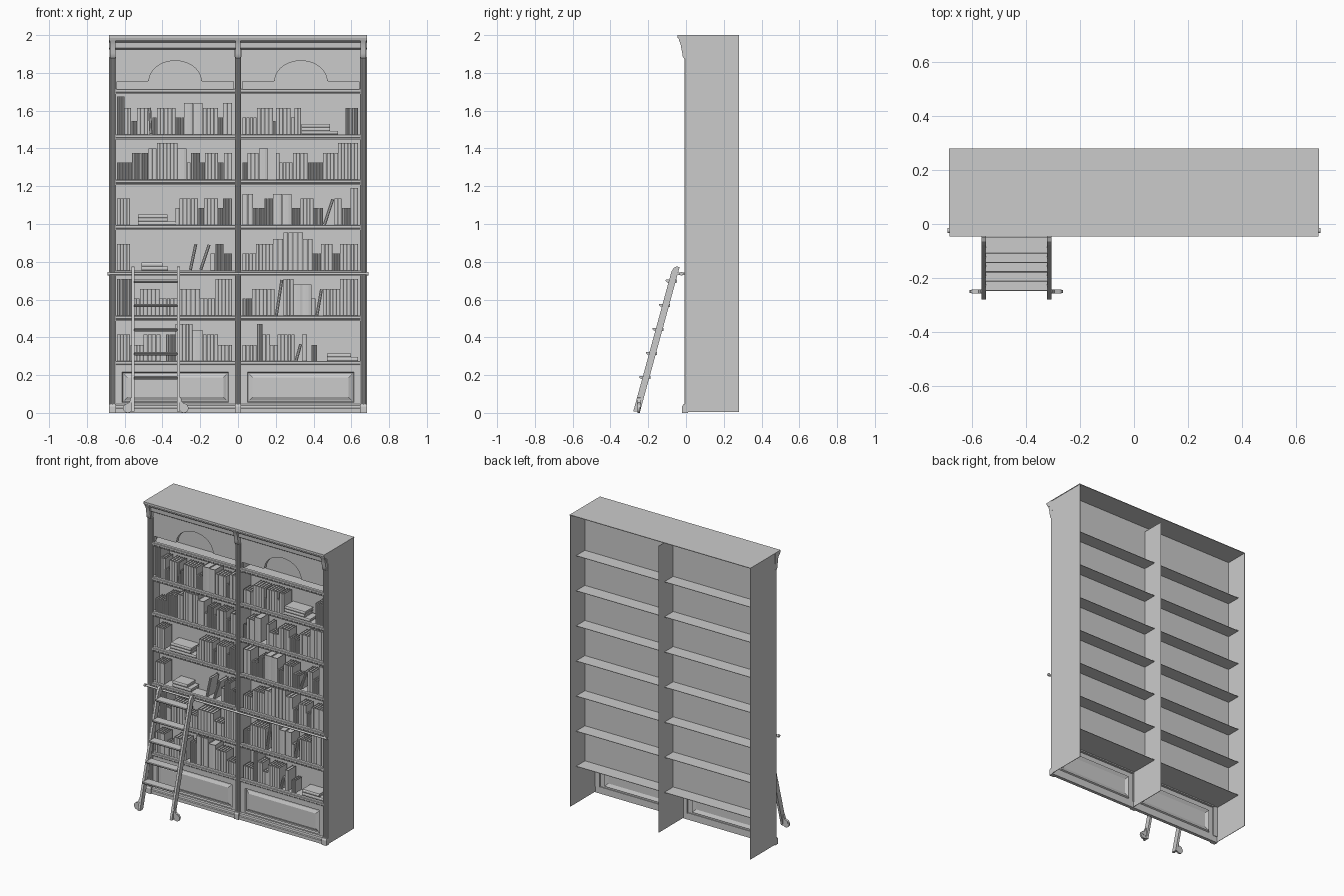
import bpy, bmesh, math, random
from mathutils import Matrix, Vector

if "Cube" in bpy.data.objects:
    bpy.data.objects.remove(bpy.data.objects["Cube"])

random.seed(3)


def finish(name, bm, smooth=False):
    bmesh.ops.recalc_face_normals(bm, faces=bm.faces)
    me = bpy.data.meshes.new(name)
    bm.to_mesh(me)
    bm.free()
    ob = bpy.data.objects.new(name, me)
    bpy.context.collection.objects.link(ob)
    if smooth:
        bpy.ops.object.select_all(action='DESELECT')
        bpy.context.view_layer.objects.active = ob
        ob.select_set(True)
        bpy.ops.object.shade_smooth_by_angle(angle=math.radians(35))
    return ob


def add_box(bm, x0, x1, y0, y1, z0, z1, m=Matrix()):
    loc = Matrix.Translation(((x0 + x1) / 2, (y0 + y1) / 2, (z0 + z1) / 2))
    bmesh.ops.create_cube(bm, size=1, matrix=m @ loc @ Matrix.Diagonal((x1 - x0, y1 - y0, z1 - z0, 1)))


def box(name, *dims):
    bm = bmesh.new()
    add_box(bm, *dims)
    return finish(name, bm)


def prism(name, pts, axis, lo, hi, smooth=False):
    """Extrude a 2D profile along x (y,z), y (x,z) or z (x,y)."""
    place = {'x': lambda a, b, t: (t, a, b), 'y': lambda a, b, t: (a, t, b), 'z': lambda a, b, t: (a, b, t)}[axis]
    bm = bmesh.new()
    f = bm.faces.new([bm.verts.new(place(a, b, lo)) for a, b in pts])
    r = bmesh.ops.extrude_face_region(bm, geom=[f])
    move = Vector(place(0, 0, hi - lo))
    bmesh.ops.translate(bm, vec=move, verts=[v for v in r['geom'] if isinstance(v, bmesh.types.BMVert)])
    return finish(name, bm, smooth)


def cylinder(name, axis, c, r, length, seg=16):
    bm = bmesh.new()
    rot = Matrix.Rotation(math.pi / 2, 4, 'Y' if axis == 'x' else 'X')
    bmesh.ops.create_cone(bm, cap_ends=True, segments=seg, radius1=r, radius2=r, depth=length,
                          matrix=Matrix.Translation(c) @ rot)
    return finish(name, bm, True)


# Carcass: sides, divider, top, back panel
T = 0.003
for x, top in ((-0.68, 1.997), (0.012, 1.965), (0.68, 1.997)):
    box("upright_board", x - T / 2, x + T / 2, 0, 0.28, 0.005, top)
box("top_board", -0.684, 0.684, -0.02, 0.28, 1.996, 2.0)
box("back_panel", -0.68, 0.68, 0.12, 0.123, 0.255, 1.997)

# Cornice and plinth mouldings
prism("cornice", [(0.01, 2.0), (-0.046, 2.0), (-0.046, 1.986), (-0.04, 1.984), (-0.037, 1.974), (-0.03, 1.968),
                  (-0.016, 1.962), (-0.014, 1.932), (-0.004, 1.925), (0.01, 1.925)], 'x', -0.683, 0.683)
prism("plinth", [(0.01, 0.0), (-0.012, 0.0), (-0.012, 0.022), (-0.006, 0.026), (-0.004, 0.04), (0.002, 0.046),
                 (0.01, 0.046)], 'x', -0.68, 0.68)

# Fluted pilasters with corbels and base blocks
for cx, w in ((-0.664, 0.018), (0, 0.017), (0.664, 0.018)):
    prof = [(cx + w, 0.014), (cx - w, 0.014), (cx - w, -0.004)]
    for k in (-1, 1):
        c, r = cx + k * w * 0.42, w * 0.32
        prof += [(c - r * math.cos(a), -0.003 - r * math.sin(a)) for a in (i * math.pi / 5 for i in range(6))]
    prof.append((cx + w, -0.004))
    prism("pilaster", prof, 'z', 0.04, 1.885, True)
    prism("corbel", [(0.0, 1.975), (-0.038, 1.975), (-0.034, 1.965), (-0.028, 1.95), (-0.024, 1.925),
                     (-0.02, 1.905), (-0.017, 1.885), (-0.01, 1.877), (0.0, 1.874)],
          'x', cx - w * 0.8, cx + w * 0.8, True)
    prism("base_block", [(0.01, 0), (-0.02, 0), (-0.02, 0.035), (-0.014, 0.046), (0.01, 0.046)], 'x', cx - w, cx + w)

# Shelves, arched headers and raised lower panels for each bay
SHELVES = [0.275 + 0.24 * i for i in range(7)]
for s in (-1, 1):
    x0, x1 = sorted((s * 0.015, s * 0.648))
    for z in SHELVES:
        a, b = (-0.679, 0.011) if s < 0 else (0.013, 0.679)
        box("shelf", a, b, 0.008, 0.218, z - 0.02, z - 0.017)
        prism("shelf_trim", [(0.02, z), (0.002, z), (-0.001, z - 0.004), (-0.001, z - 0.016), (0.003, z - 0.02),
                             (0.004, z - 0.028), (0.02, z - 0.028)], 'x', x0, x1)
    c = s * 0.333
    arch = [(c + 0.138 * math.cos(t), 1.758 + 0.106 * math.sin(t)) for t in (math.pi * i / 20 for i in range(21))]
    prism("arched_header", [(x0, 1.945), (x0, 1.716), (x0 + 0.008, 1.716), (x0 + 0.008, 1.754), (c - 0.146, 1.754)]
          + arch[::-1] + [(c + 0.146, 1.754), (x1 - 0.008, 1.754), (x1 - 0.008, 1.716), (x1, 1.716), (x1, 1.945)],
          'y', 0.008, 0.032)
    box("header_bead", x0, x1, 0.0, 0.01, 1.945, 1.963)

    bm = bmesh.new()
    f = bm.faces.new([bm.verts.new(p) for p in ((x0, 0.004, 0.02), (x1, 0.004, 0.02), (x1, 0.004, 0.25),
                                                (x0, 0.004, 0.25))])
    f.normal_update()
    for t, d in ((0.034, 0), (0.005, -0.009), (0.006, 0), (0.018, 0.009)):
        bmesh.ops.inset_region(bm, faces=[f], thickness=t, depth=d, use_boundary=True, use_even_offset=True)
    finish("lower_panel", bm)


# Books
def add_book(bm, w, d, h, m):
    """Cover with a bowed spine, and a slightly smaller page block."""
    c = min(0.0025, w * 0.15)
    outline = [(0, d), (0, 0.002), (w * 0.3, -0.0015), (w * 0.7, -0.0015), (w, 0.002), (w, d),
               (w - c, d), (w - c, 0.004), (c, 0.004), (c, d)]
    f = bm.faces.new([bm.verts.new(m @ Vector((x, y, 0))) for x, y in outline])
    r = bmesh.ops.extrude_face_region(bm, geom=[f])
    bmesh.ops.translate(bm, vec=m.to_3x3() @ Vector((0, 0, h)),
                        verts=[v for v in r['geom'] if isinstance(v, bmesh.types.BMVert)])
    add_box(bm, c, w - c, 0.004, d - 0.003, 0.003, h - 0.004, m)


def row(level, start, *groups):
    """Groups run left to right in cm: (end x, count, height, kind). Count 0 is a gap."""
    bm, x, z = bmesh.new(), start / 100, SHELVES[level]
    for end, n, h, *kind in groups:
        end, h = end / 100, h / 100
        if kind == ['flat']:
            for i in range(n):
                w = (end - x) * (1 - 0.22 * (i > 0))
                t = h / n
                m = Matrix.Translation((x, 0.02 + 0.004 * i, z + t * (i + 1))) @ Matrix.Rotation(math.pi / 2, 4, 'Y')
                add_book(bm, t, 0.09, w, m)
        elif kind == ['lean']:
            w, H = 0.016, abs(h)
            ang = math.asin(max(0.05, min(0.6, (end - x - w) / H)))
            if h > 0:
                m = Matrix.Translation((x, 0.02, z + w * math.sin(ang))) @ Matrix.Rotation(ang, 4, 'Y')
            else:
                m = Matrix.Translation((end - w * math.cos(ang), 0.02, z)) @ Matrix.Rotation(-ang, 4, 'Y')
            add_book(bm, w, 0.085, H, m)
        else:
            w = (end - x) / max(n, 1)
            for i in range(n):
                y = 0.02 + random.uniform(-0.002, 0.002)
                add_book(bm, w * 0.96, 0.06 + 0.18 * h, h, Matrix.Translation((x + i * w, y, z)))
        x = end
    finish("books", bm)


row(5, -64, (-60, 3, 20), (-56.5, 2, 14), (-53.5, 2, 7), (-47.5, 3, 14), (-45.3, 1, -14, 'lean'), (-43, 2, 9),
    (-33, 5, 14), (-28.5, 3, 9), (-18.5, 2, 16.5), (-10.5, 4, 14), (-8, 2, 9), (-3, 2, 16.5))
row(5, 2.5, (10, 4, 9), (18.5, 4, 14), (20, 1, 7), (28, 4, 14), (30, 1, 9), (33.5, 2, 14), (53, 3, 5.5, 'flat'),
    (57, 0, 0), (63.5, 4, 14))
row(4, -64, (-56, 5, 9), (-47.5, 5, 14), (-43, 2, 16.5), (-32, 6, 19.5), (-27, 1, 16.5), (-25, 1, 9),
    (-20, 3, 14), (-17.5, 2, 9), (-10.5, 4, 14), (-7.5, 2, 9), (-3, 2, 14))
row(4, 2.5, (5, 2, 9), (11, 3, 14), (16, 1, 16.5), (20, 0, 0), (22, 1, 14), (29, 4, 9), (37, 4, 14), (45, 5, 9),
    (53, 4, 14), (63.5, 6, 19.5))
row(3, -64, (-57, 4, 14), (-53, 0, 0), (-33, 3, 5.5, 'flat'), (-31, 1, 9), (-21, 5, 14), (-18, 2, 9),
    (-10.5, 4, 14), (-8, 2, 9), (-3, 3, 14))
row(3, 2.5, (8, 2, 16.5), (14, 4, 9), (18.5, 3, 14), (28.5, 2, 16.5), (33, 3, 9), (40, 4, 14), (45, 3, 9),
    (51, 1, 14, 'lean'), (55, 2, 14), (59.5, 3, 9), (63.5, 2, 19.5))
row(2, -64, (-57, 4, 14), (-51, 0, 0), (-37, 2, 4, 'flat'), (-26, 0, 0), (-21.5, 1, 14, 'lean'), (-20.5, 0, 0),
    (-14.5, 1, 14, 'lean'), (-12, 1, 9), (-7.5, 3, 14), (-3, 3, 9))
row(2, 2.5, (9.5, 4, 9), (18.5, 5, 14), (24, 2, 16.5), (34.5, 4, 20), (39.5, 2, 16.5), (44, 3, 9), (50, 3, 14),
    (54, 3, 9), (63.5, 5, 14))
row(1, -64, (-55.5, 5, 19.5), (-52, 2, 9), (-41.5, 5, 14), (-32, 5, 9), (-20, 5, 14), (-12, 4, 9), (-3, 5, 19.5))
row(1, 2.5, (7.5, 3, 9), (19.5, 6, 14), (24, 1, 19, 'lean'), (29.5, 3, 19.5), (39, 2, 16.5), (41, 1, 9),
    (45, 1, 14, 'lean'), (54, 5, 14), (63.5, 5, 19.5))
row(0, -64, (-57, 4, 14), (-50, 4, 8.5), (-41, 4, 14), (-38, 0, 0), (-33, 3, 14), (-24, 5, 19.5), (-18.5, 1, 16.5),
    (-10.5, 4, 14), (-3, 4, 8.5))
row(0, 2.5, (10, 4, 8.5), (13, 2, 19.5), (17, 2, 14), (21, 2, 8.5), (30, 5, 14), (34, 1, 9, 'lean'), (36.5, 1, 14),
    (39, 0, 0), (42, 2, 8.5), (47, 0, 0), (63.5, 2, 4, 'flat'))

# Ladder guide rail with brackets
cylinder("guide_rail", 'x', (0, -0.024, 0.737), 0.007, 1.36)
for x in (-0.664, 0, 0.664):
    box("rail_bracket", x - 0.006, x + 0.006, -0.022, 0.0, 0.731, 0.743)
for x in (-0.685, 0.685):
    cylinder("rail_end", 'x', (x, -0.024, 0.737), 0.01, 0.01)

# Ladder stiles, treads and casters
for x, s in ((-0.556, -1), (-0.314, 1)):
    prism("ladder_stile", [(-0.279, 0.008), (-0.243, 0.008), (-0.034, 0.772), (-0.05, 0.775), (-0.065, 0.768),
                           (-0.077, 0.748)], 'x', x - 0.008, x + 0.008)
    prism("caster_bracket", [(x, 0.085), (x + s * 0.012, 0.08), (x + s * 0.02, 0.055), (x + s * 0.042, 0.045),
                             (x + s * 0.045, 0.03), (x + s * 0.012, 0.018), (x, 0.02)], 'y', -0.258, -0.242)
    cylinder("caster_wheel", 'y', (x + s * 0.027, -0.25, 0.025), 0.025, 0.012)
    box("ladder_hook", x - 0.006, x + 0.006, -0.05, -0.024, 0.731, 0.743)
for i in range(5):
    z = 0.187 + 0.1275 * i
    y = -0.279 + (z - 0.008) * 0.273
    prism("ladder_tread", [(y - 0.016, z + 0.008), (y - 0.018, z + 0.002), (y - 0.01, z - 0.006), (y, z - 0.01),
                           (y + 0.042, z - 0.008), (y + 0.042, z + 0.008)], 'x', -0.55, -0.32)
